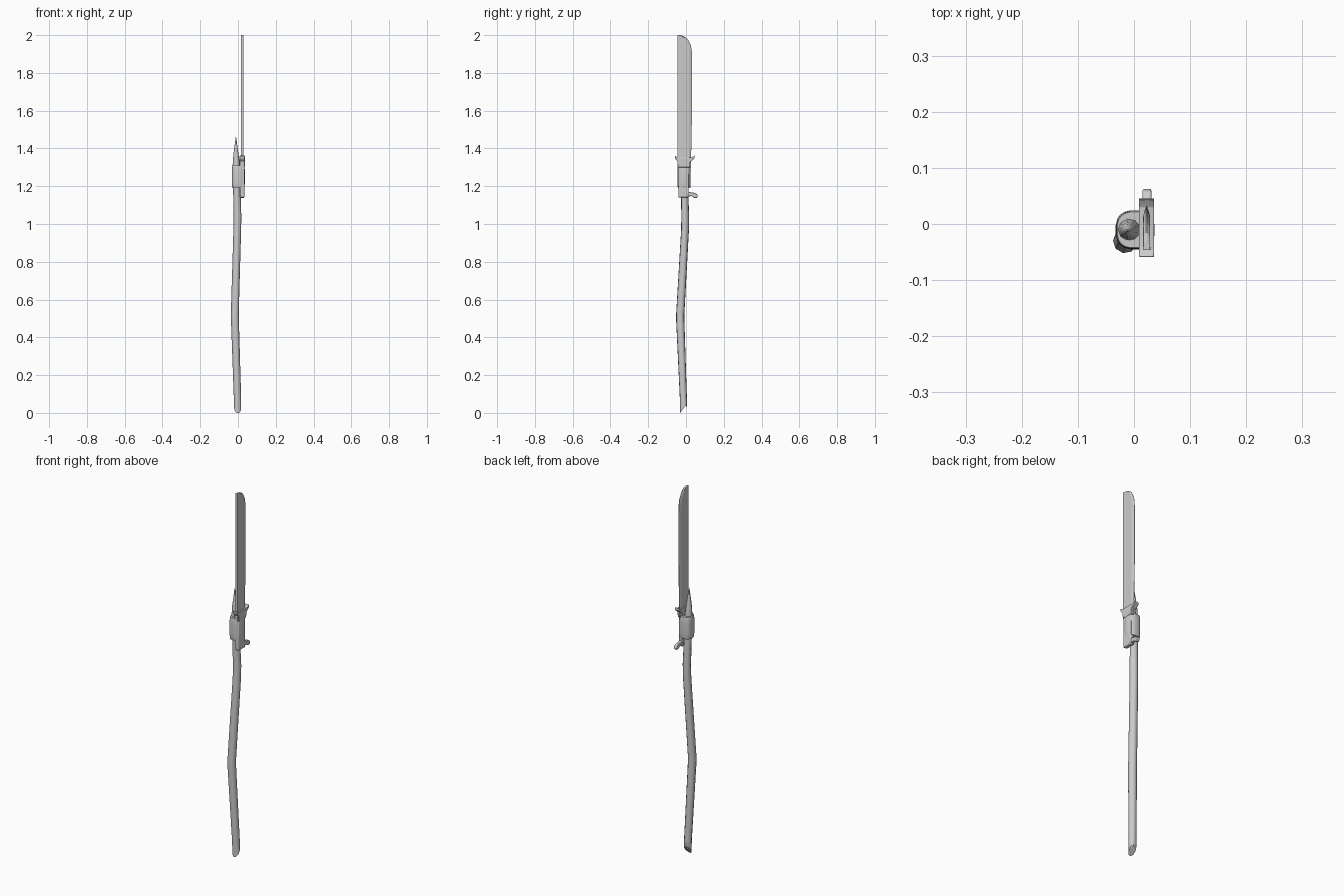
import bpy, bmesh, math


def finish(name, bm, angle=40, bevel=0):
    bmesh.ops.recalc_face_normals(bm, faces=bm.faces)
    me = bpy.data.meshes.new(name)
    bm.to_mesh(me)
    bm.free()
    ob = bpy.data.objects.new(name, me)
    bpy.context.collection.objects.link(ob)
    if bevel:
        m = ob.modifiers.new("bevel", 'BEVEL')
        m.width, m.segments = bevel, 2
    bpy.ops.object.select_all(action='DESELECT')
    ob.select_set(True)
    bpy.context.view_layer.objects.active = ob
    bpy.ops.object.shade_smooth_by_angle(angle=math.radians(angle))
    return ob


def loft(name, rings, angle=40):
    """Skin a stack of closed rings and cap both ends."""
    bm = bmesh.new()
    vs = [[bm.verts.new(p) for p in r] for r in rings]
    n = len(vs[0])
    for a, b in zip(vs, vs[1:]):
        for i in range(n):
            j = (i + 1) % n
            bm.faces.new((a[i], a[j], b[j], b[i]))
    bm.faces.new(vs[0])
    bm.faces.new(vs[-1])
    return finish(name, bm, angle)


def plate(name, pts, x0, x1, bevel):
    """Extrude a (y, z) outline along x."""
    bm = bmesh.new()
    f = bm.faces.new([bm.verts.new((x0, y, z)) for y, z in pts])
    ext = bmesh.ops.extrude_face_region(bm, geom=[f])
    for v in ext["geom"]:
        if isinstance(v, bmesh.types.BMVert):
            v.co.x = x1
    return finish(name, bm, 40, bevel)


def oval(cx, cy, z, rx, ry, n, power=2.0, slant=0.0):
    ring = []
    for i in range(n):
        a = 2 * math.pi * (i + 0.5) / n
        c, s = math.cos(a), math.sin(a)
        x = math.copysign(abs(c) ** (2 / power), c) * rx
        y = math.copysign(abs(s) ** (2 / power), s) * ry
        ring.append((cx + x, cy + y, z + slant * y))
    return ring


# Crooked wooden shaft: slanted broken butt, whittled spike on top
shaft = [(-0.001, -0.013, 0.024, 0.019, 0.019, 1.35), (-0.002, -0.014, 0.08, 0.020, 0.019, 0),
         (-0.015, -0.030, 0.48, 0.0215, 0.022, 0), (-0.016, -0.030, 0.53, 0.0215, 0.022, 0),
         (-0.003, -0.005, 0.97, 0.021, 0.021, 0), (-0.002, -0.004, 1.04, 0.021, 0.021, 0),
         (-0.006, -0.008, 1.20, 0.020, 0.019, 0), (-0.008, -0.010, 1.30, 0.021, 0.020, 0),
         (-0.010, -0.011, 1.37, 0.014, 0.014, 0), (-0.011, -0.012, 1.46, 0.001, 0.001, 0)]
loft("wooden_shaft", [oval(x, y, z, rx, ry, 9, 2, s) for x, y, z, rx, ry, s in shaft], 45)

# Splinter on the broken butt
loft("butt_splinter", [oval(0, -0.006, 0.07, 0.009, 0.009, 5),
                       oval(0, 0.000, 0.045, 0.006, 0.006, 5),
                       oval(0, 0.004, 0.032, 0.001, 0.001, 5)], 20)

# Single-edged blade: flat spine, bevel towards +y, rounded tip
X = 0.0225
rings = []
for z, edge in [(1.30, 0.026), (1.40, 0.028), (1.60, 0.032), (1.88, 0.032), (1.915, 0.031),
                (1.945, 0.026), (1.97, 0.014), (1.985, 0.003), (1.996, -0.015), (2.0, -0.030)]:
    mid = min(0.015, edge - 0.010)
    half = [(-0.046, 0.0065), (mid, 0.0060), (edge, 0.0008)]
    rings.append([(X + t, y, z) for y, t in half] + [(X - t, y, z) for y, t in reversed(half)])
loft("blade", rings, 12)

# Grip, guard and hooked pommel of the knife
plate("grip", [(-0.041, 1.14), (0.014, 1.14), (0.016, 1.33), (-0.041, 1.33)], 0.011, 0.034, 0.004)
plate("guard", [(-0.059, 1.362), (-0.057, 1.345), (-0.044, 1.330), (-0.040, 1.30), (0.020, 1.30),
                (0.023, 1.330), (0.034, 1.338), (0.046, 1.348), (0.044, 1.362), (0.030, 1.352),
                (-0.045, 1.352)], 0.009, 0.036, 0.0015)
plate("pommel_hook", [(0.005, 1.172), (0.025, 1.168), (0.045, 1.165), (0.058, 1.159), (0.063, 1.148),
                      (0.056, 1.137), (0.043, 1.138), (0.030, 1.148), (0.005, 1.143)],
      0.015, 0.031, 0.003)

# Binding wrapped round shaft and grip
binding = [(1.19, 0.93), (1.195, 0.97), (1.22, 1.0), (1.25, 1.01), (1.28, 1.0), (1.305, 0.97), (1.31, 0.93)]
loft("binding", [oval(0.002, -0.0105, z, 0.0345 * k, 0.0345 * k, 20, 2.7) for z, k in binding], 50)
